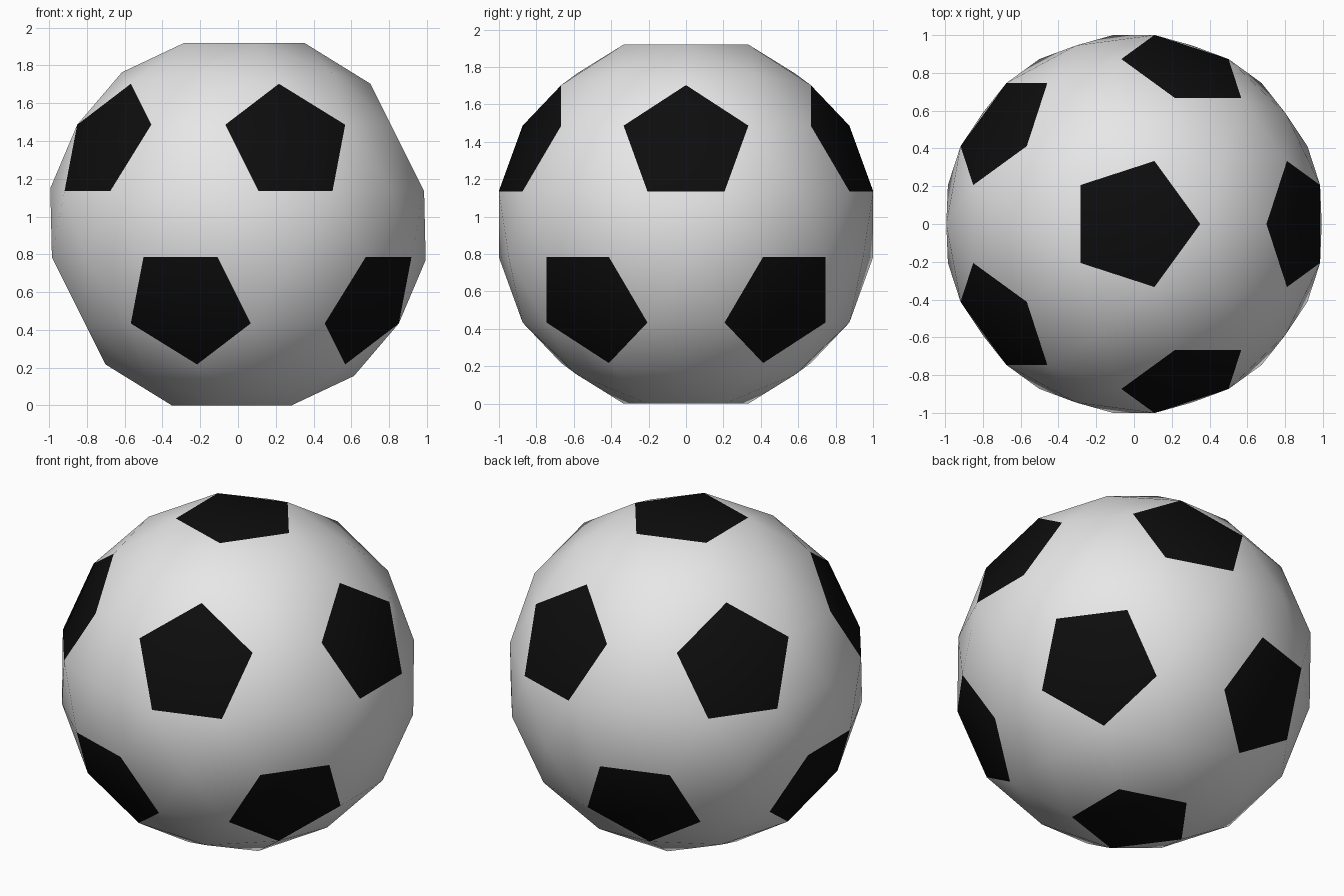
import bpy, bmesh
from math import sin, cos, atan, pi
from mathutils import Vector
from itertools import combinations

cube = bpy.data.objects.get("Cube")
if cube:
    bpy.data.objects.remove(cube)

RADIUS = 1.022      # corners of the panels
BULGE = 1.012       # raised middle of the white panels
CENTRE_Z = 0.96


def material(name, value):
    mat = bpy.data.materials.new(name)
    mat.use_nodes = True
    colour = (value, value, value, 1)
    mat.diffuse_color = colour
    bsdf = next(n for n in mat.node_tree.nodes if n.type == 'BSDF_PRINCIPLED')
    bsdf.inputs["Base Color"].default_value = colour
    return mat


# Directions of the twelve black panels
lat = atan(0.5)
axes = [Vector((0, 0, 1)), Vector((0, 0, -1))]
for side, start in ((1, 0), (-1, pi / 5)):
    for k in range(5):
        a = start + k * 2 * pi / 5
        axes.append(Vector((cos(lat) * cos(a), cos(lat) * sin(a), side * sin(lat))))

bm = bmesh.new()
near = lambda i, j: i != j and axes[i].dot(axes[j]) > 0.4
place = lambda v, r: bm.verts.new(v.normalized() * r)

# Panel corners: one on each side of every seam
corner = {(i, j): place(2 * axes[i] + axes[j], RADIUS)
          for i in range(12) for j in range(12) if near(i, j)}

# Black five-sided panels
for i, axis in enumerate(axes):
    u = axis.orthogonal().normalized()
    v = axis.cross(u)
    ring = [c for (a, b), c in corner.items() if a == i]
    ring.sort(key=lambda c: Vector((c.co.dot(u), c.co.dot(v))).angle_signed(Vector((1, 0))))
    bm.faces.new(ring).material_index = 1

# White six-sided panels, each a low fan around a raised middle
for i, j, k in combinations(range(12), 3):
    if near(i, j) and near(j, k) and near(i, k):
        mid = place(axes[i] + axes[j] + axes[k], BULGE)
        ring = [corner[p] for p in ((i, j), (j, i), (j, k), (k, j), (k, i), (i, k))]
        for n in range(6):
            bm.faces.new((mid, ring[n - 1], ring[n]))

bmesh.ops.recalc_face_normals(bm, faces=bm.faces)
bmesh.ops.translate(bm, verts=bm.verts, vec=(0, 0, CENTRE_Z))
for f in bm.faces:
    f.smooth = True

mesh = bpy.data.meshes.new("ball")
bm.to_mesh(mesh)
bm.free()
mesh.materials.append(material("white", 0.8))
mesh.materials.append(material("black", 0.004))
ball = bpy.data.objects.new("ball", mesh)
bpy.context.collection.objects.link(ball)
